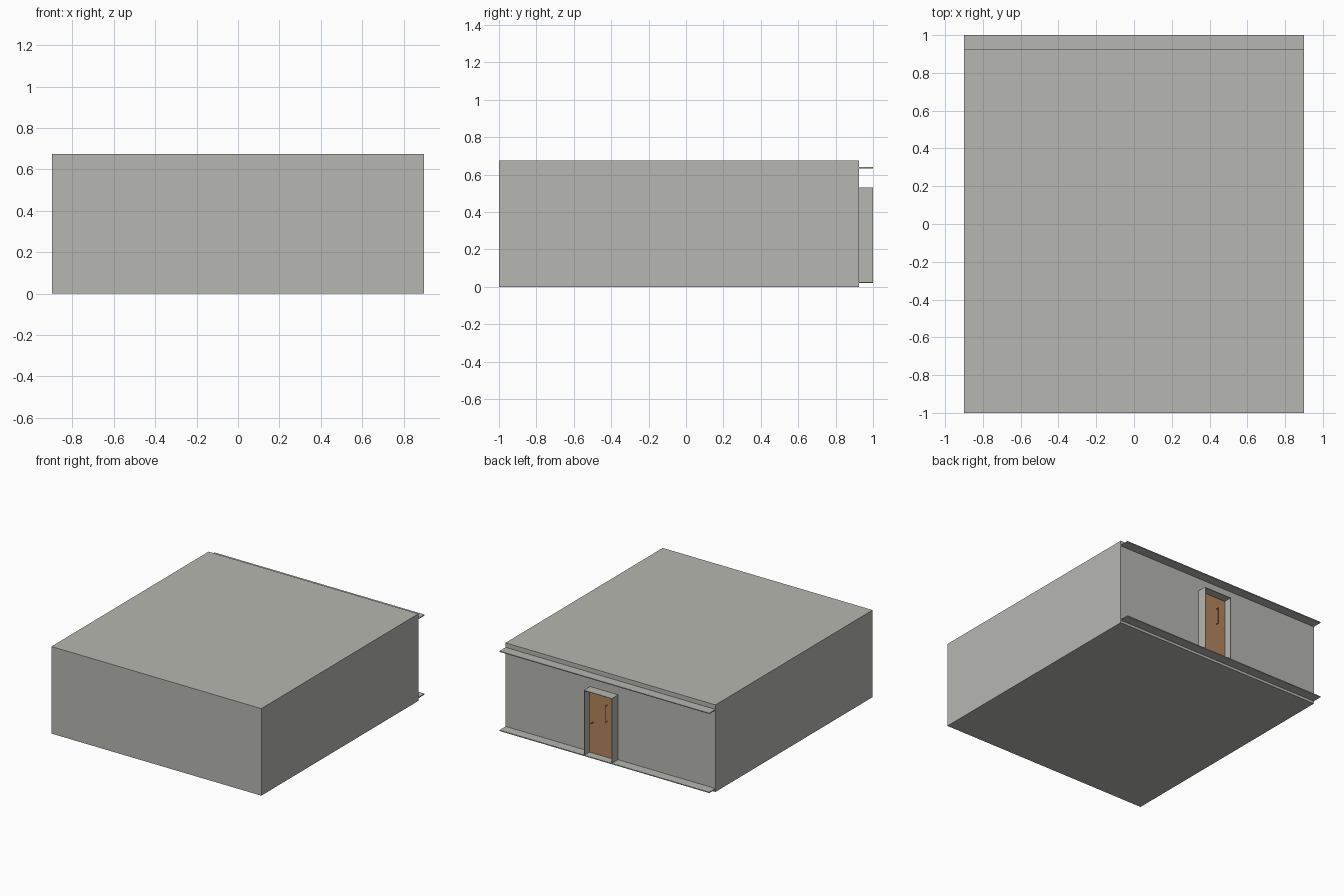
import bpy
import math

cube = bpy.data.objects.get("Cube")
if cube:
    bpy.data.objects.remove(cube, do_unlink=True)


def material(name, rgb):
    m = bpy.data.materials.new(name)
    m.use_nodes = True
    m.diffuse_color = (*rgb, 1)
    m.node_tree.nodes["Principled BSDF"].inputs["Base Color"].default_value = (*rgb, 1)
    return m


concrete = material("warm grey", (0.47, 0.47, 0.44))
wood = material("brown wood", (0.45, 0.24, 0.11))


def box(name, x, y, z, mat):
    """Box spanning the given (low, high) pairs."""
    bpy.ops.mesh.primitive_cube_add(size=1, location=[sum(p) / 2 for p in (x, y, z)])
    ob = bpy.context.object
    ob.name = name
    ob.scale = [p[1] - p[0] for p in (x, y, z)]
    bpy.ops.object.transform_apply(location=False, rotation=False, scale=True)
    ob.data.materials.append(mat)
    return ob


half, wall, edge, height = 0.9, 0.925, 1.0, 0.675
left, right, head, sill, t = 0.175, -0.065, 0.53, 0.027, 0.005
door_y = 0.937

# Main block
box("building_block", (-half, half), (-1, wall), (0, height), concrete)

# Thin ledges along the back wall
for name, top in (("lower_ledge", sill), ("upper_ledge", 0.64)):
    box(name, (-half, half), (wall, edge), (top - 0.007, top), concrete)

# Door surround: two jambs and a header
box("left_jamb", (left - t, left), (wall, edge), (sill, head), concrete)
box("right_jamb", (right, right + t), (wall, edge), (sill, head), concrete)
box("door_header", (right + t, left - t), (wall, edge), (head - t, head), concrete)

# Door leaf
box("door", (right + t, left - t), (wall, door_y), (sill, head - t), wood)

# Vertical pull bar on two stand-offs
bar_x, bar_low, bar_high, bar_y = 0.02, 0.305, 0.433, 0.962
box("pull_bar", (bar_x - 0.002, bar_x + 0.002), (bar_y - 0.004, bar_y), (bar_low, bar_high), wood)
for name, z in (("lower_standoff", bar_low), ("upper_standoff", bar_high - 0.004)):
    box(name, (bar_x - 0.002, bar_x + 0.002), (door_y, bar_y - 0.004), (z, z + 0.004), wood)

# Door knob
bpy.ops.mesh.primitive_cylinder_add(vertices=16, radius=0.005, depth=0.022,
                                    location=(0.142, door_y + 0.011, 0.265),
                                    rotation=(math.pi / 2, 0, 0))
knob = bpy.context.object
knob.name = "door_knob"
knob.data.materials.append(wood)
bpy.ops.object.shade_smooth_by_angle()
